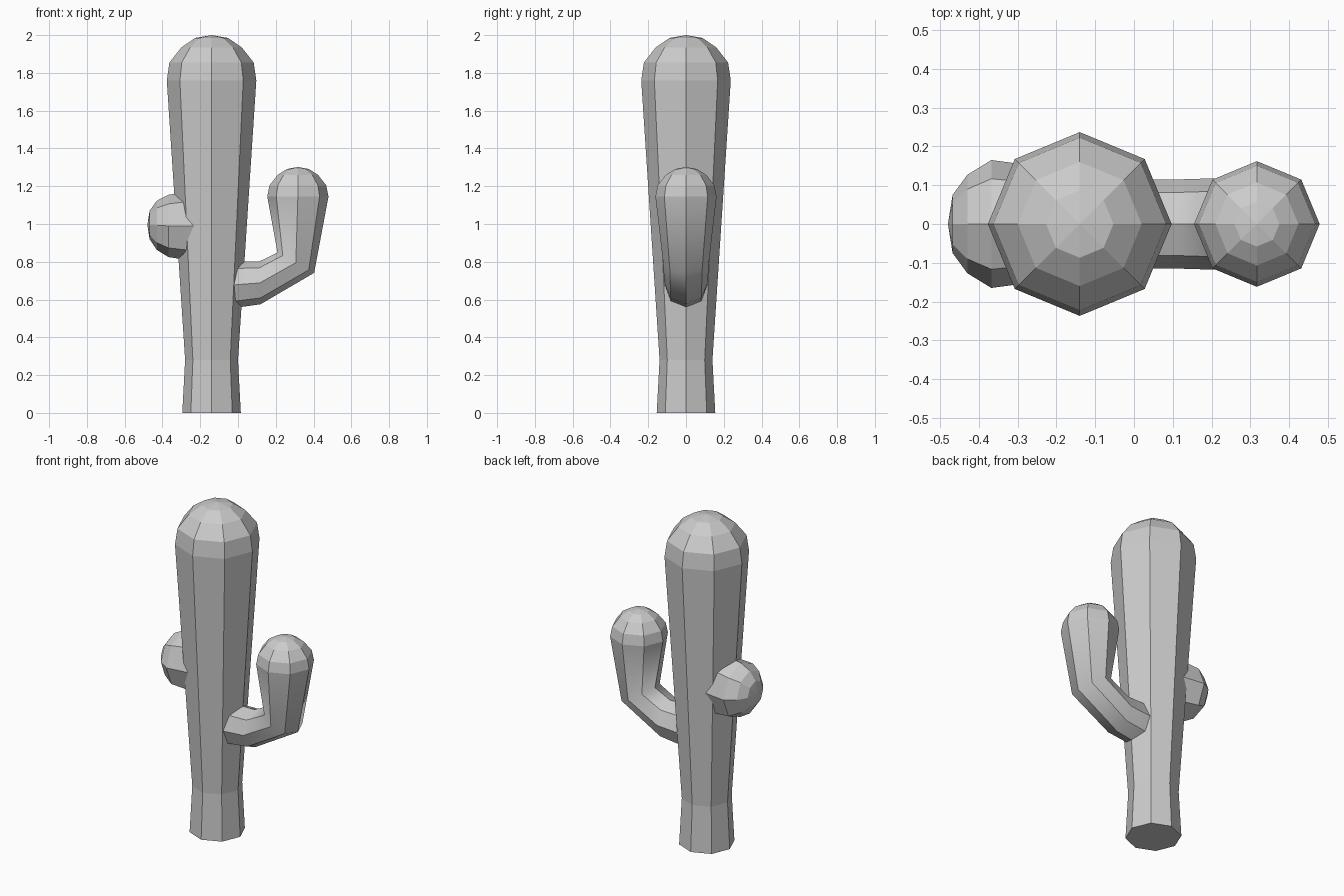
import bpy, bmesh, math
from mathutils import Vector

cube = bpy.data.objects.get("Cube")
if cube:
    bpy.data.objects.remove(cube)

SIDES = 8
grey = bpy.data.materials.new("plain grey")
grey.use_nodes = True
colour = (0.6, 0.6, 0.6, 1)
grey.diffuse_color = colour
grey.node_tree.nodes["Principled BSDF"].inputs["Base Color"].default_value = colour


def ribbed_tube(name, rings, tip, smooth_bands=0):
    """Loft octagons given as (x, z, in-plane radius, y radius, tilt), closed by a point.
    Tilt is the direction of the in-plane radius, in degrees from +x towards +z."""
    bm = bmesh.new()
    loops = []
    for x, z, ra, ry, tilt in rings:
        t = math.radians(tilt)
        across = Vector((math.cos(t), 0, math.sin(t)))
        loop = []
        for i in range(SIDES):
            a = math.tau * i / SIDES
            loop.append(bm.verts.new(Vector((x, 0, z)) + across * (ra * math.cos(a))
                                     + Vector((0, ry * math.sin(a), 0))))
        loops.append(loop)
    bm.faces.new(loops[0][::-1])
    for band, (low, high) in enumerate(zip(loops, loops[1:])):
        for i in range(SIDES):
            j = (i + 1) % SIDES
            face = bm.faces.new((low[i], low[j], high[j], high[i]))
            face.smooth = band < smooth_bands
            # ribs stay crisp
            bm.edges.get((low[i], high[i])).smooth = False
    apex = bm.verts.new((tip[0], 0, tip[1]))
    for i in range(SIDES):
        bm.faces.new((loops[-1][i], loops[-1][(i + 1) % SIDES], apex))
    bmesh.ops.recalc_face_normals(bm, faces=bm.faces)
    mesh = bpy.data.meshes.new(name)
    bm.to_mesh(mesh)
    bm.free()
    mesh.materials.append(grey)
    obj = bpy.data.objects.new(name, mesh)
    bpy.context.collection.objects.link(obj)
    return obj


# Trunk: narrow waist, flaring up to a domed top
trunk_profile = [(0, 0.155), (0.28, 0.14), (1.76, 0.237), (1.855, 0.223),
                 (1.935, 0.16), (1.985, 0.087)]
ribbed_tube("trunk", [(-0.14, z, r, r, 0) for z, r in trunk_profile], (-0.14, 2.0))

# Left arm: leaves the trunk sideways, bends upward and ends in a dome
arm_rings = [(-0.06, 0.675, 0.125, 0.113, -90),
             (0.115, 0.688, 0.113, 0.115, -88),
             (0.306, 0.795, 0.111, 0.121, -29),
             (0.317, 1.145, 0.162, 0.162, 0),
             (0.317, 1.205, 0.15, 0.15, 0),
             (0.317, 1.26, 0.107, 0.107, 0),
             (0.317, 1.291, 0.058, 0.058, 0)]
ribbed_tube("left_arm", arm_rings, (0.317, 1.302), smooth_bands=3)

# Right bud: a short rounded stub pointing sideways
bud_rings = [(-0.18, 0.99, 0.195, 0.14, 90),
             (-0.368, 0.99, 0.165, 0.165, 90),
             (-0.43, 0.993, 0.13, 0.127, 90),
             (-0.468, 0.995, 0.075, 0.075, 90)]
ribbed_tube("right_bud", bud_rings, (-0.48, 0.995))
